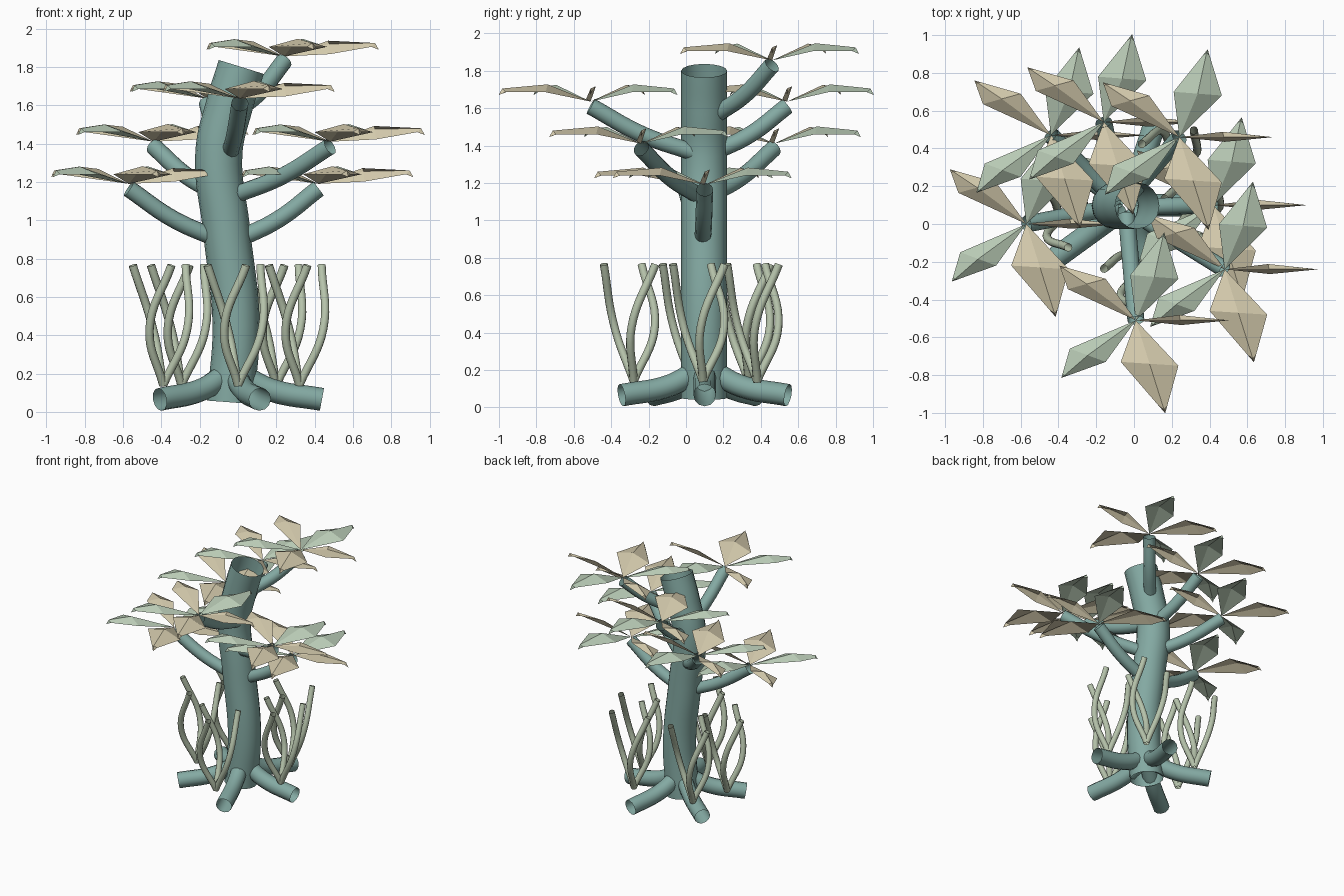
import bpy
import bmesh
import math
from mathutils import Vector

if "Cube" in bpy.data.objects:
    bpy.data.objects.remove(bpy.data.objects["Cube"])


def material(name, rgb):
    m = bpy.data.materials.new(name)
    m.diffuse_color = (*rgb, 1)
    m.use_nodes = True
    m.node_tree.nodes["Principled BSDF"].inputs["Base Color"].default_value = m.diffuse_color
    return m


BARK = material("teal_bark", (0.23, 0.40, 0.365))
REED = material("pale_reed_green", (0.47, 0.55, 0.41))
GREEN = material("leaf_green", (0.48, 0.59, 0.46))
TAN = material("leaf_tan", (0.65, 0.585, 0.41))


def tube(name, paths, radius, mat, sides_res=4):
    """Open round tubes swept along smooth paths, as one mesh object."""
    cu = bpy.data.curves.new(name, 'CURVE')
    cu.dimensions = '3D'
    cu.bevel_depth = radius
    cu.bevel_resolution = sides_res
    cu.resolution_u = 8
    cu.use_fill_caps = False
    for pts in paths:
        sp = cu.splines.new('BEZIER')
        sp.bezier_points.add(len(pts) - 1)
        for bp, p in zip(sp.bezier_points, pts):
            bp.co = p
            bp.handle_left_type = bp.handle_right_type = 'AUTO'
    cu.materials.append(mat)
    ob = bpy.data.objects.new(name, cu)
    bpy.context.collection.objects.link(ob)
    bpy.ops.object.select_all(action='DESELECT')
    ob.select_set(True)
    bpy.context.view_layer.objects.active = ob
    bpy.ops.object.convert(target='MESH')
    bpy.ops.object.shade_smooth_by_angle(angle=math.radians(65))
    return ob


# Curved hollow trunk
tube("trunk", [[(-0.04, 0.097, 0.05), (-0.01, 0.097, 0.45), (-0.06, 0.097, 0.95),
                (-0.1, 0.097, 1.35), (-0.045, 0.097, 1.6), (0.017, 0.097, 1.8)]],
     0.123, BARK, 6)

# Five roots spreading from the foot
CX, CY = -0.03, 0.1
roots = []
for i in range(5):
    a = math.radians(72 * i)
    roots.append([(CX + r * math.cos(a), CY + r * math.sin(a), z)
                  for r, z in ((0.05, 0.19), (0.2, 0.115), (0.468, 0.065))])
tube("roots", roots, 0.06, BARK)

# Leaf cluster centres, with the trunk point where each branch begins
CLUSTERS = [
    ((-0.57, 0.0, 1.19), (-0.10, 0.09, 0.90)),
    ((0.42, 0.1, 1.19), (0.00, 0.09, 0.90)),
    ((0.48, -0.24, 1.41), (-0.02, 0.07, 1.13)),
    ((-0.44, 0.47, 1.41), (-0.09, 0.12, 1.13)),
    ((0.01, -0.51, 1.635), (-0.04, 0.05, 1.36)),
    ((-0.16, 0.54, 1.635), (-0.08, 0.14, 1.36)),
    ((0.24, 0.46, 1.855), (-0.01, 0.17, 1.57)),
]
branches = []
for tip, start in CLUSTERS:
    t, s = Vector(tip), Vector(start)
    t.z -= 0.025
    branches.append([s, s.lerp(t, 0.5) - Vector((0, 0, 0.028)), t])
tube("branches", branches, 0.045, BARK)

# Five folded leaves per cluster: side corner, tip, side corner, midrib height
LEAVES = [
    ((0.24, -0.025, 0.012), (0.495, 0.0, 0.035), (0.23, 0.028, 0.082), 0.065, TAN),
    ((0.225, 0.22, 0.05), (0.15, 0.465, 0.035), (-0.03, 0.24, 0.055), 0.092, GREEN),
    ((-0.16, 0.22, 0.078), (-0.405, 0.29, 0.035), (-0.36, 0.165, 0.05), 0.09, TAN),
    ((-0.35, -0.15, 0.065), (-0.395, -0.305, 0.035), (-0.16, -0.22, 0.05), 0.09, GREEN),
    ((-0.08, -0.22, 0.05), (0.155, -0.492, 0.035), (0.225, -0.24, 0.05), 0.092, TAN),
]


def leaf_cluster(name, centre):
    bm = bmesh.new()
    c = Vector(centre)
    for s1, tip, s2, rib, mat in LEAVES:
        s1, tip, s2 = Vector(s1), Vector(tip), Vector(s2)
        # raised midrib, with a blunt point that bends down at the end
        mid = (s1 + s2) / 2
        mid.z = rib
        end = tip * 0.96
        end.z = 0.07
        e1, e2 = tip.lerp(s1, 0.15), tip.lerp(s2, 0.15)
        e1.z = e2.z = 0.05
        base, a, e1, t, e2, b, m, e = [
            bm.verts.new(c + p) for p in (Vector(), s1, e1, tip, e2, s2, mid, end)]
        for f in ((base, a, m), (base, m, b), (a, e1, e, m), (m, e, e2, b),
                  (e1, t, e), (e, t, e2)):
            bm.faces.new(f).material_index = 0 if mat is GREEN else 1
    # s1 to s2 runs clockwise on some leaves, so turn every face upward
    bm.normal_update()
    bmesh.ops.reverse_faces(bm, faces=[f for f in bm.faces if f.normal.z < 0])
    me = bpy.data.meshes.new(name)
    bm.to_mesh(me)
    bm.free()
    me.materials.append(GREEN)
    me.materials.append(TAN)
    bpy.context.collection.objects.link(bpy.data.objects.new(name, me))


for i, (centre, _) in enumerate(CLUSTERS):
    leaf_cluster(f"leaf_cluster_{i + 1}", centre)

# Clumps of three twisting reeds around the trunk
REEDS = [(-0.39, 0.035), (-0.295, 0.335), (0.0, -0.28), (0.2, 0.38), (0.32, 0.09)]
blades = []
for x, y in REEDS:
    for k in range(3):
        def spot(angle, r, z):
            a = math.radians(angle + 120 * k)
            return (x + r * math.cos(a), y + r * math.sin(a), z)
        blades.append([(x, y, 0.14), spot(-5, 0.125, 0.43), spot(45, 0.165, 0.765)])
tube("reeds", blades, 0.022, REED, 3)
